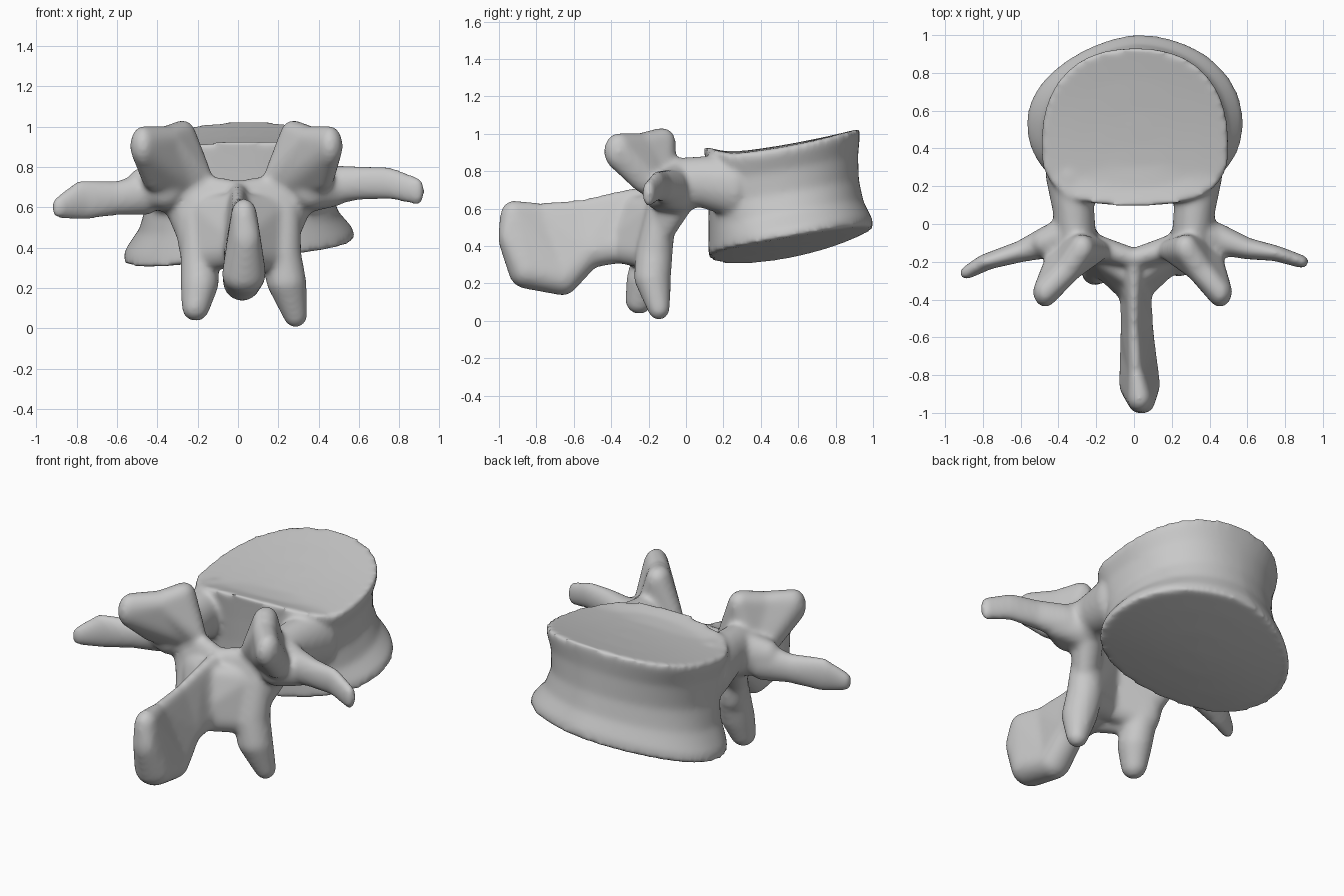
import bpy, bmesh, math
from mathutils import Matrix, Vector

cube = bpy.data.objects.get("Cube")
if cube:
    bpy.data.objects.remove(cube, do_unlink=True)

bone = bpy.data.materials.new("bone_grey")
bone.use_nodes = True
GREY = (0.58, 0.58, 0.58, 1)
bone.diffuse_color = GREY
bone.node_tree.nodes["Principled BSDF"].inputs["Base Color"].default_value = GREY

bm = bmesh.new()


def ball(x, y, z, rx, ry, rz):
    """One rounded lump: centre and three radii."""
    return Vector((x, y, z)), Vector((rx, ry, rz))


def hull(*balls):
    """Smooth solid stretched tightly around several lumps."""
    part = bmesh.new()
    for centre, radii in balls:
        bmesh.ops.create_icosphere(part, subdivisions=3, radius=1,
                                   matrix=Matrix.Translation(centre) @ Matrix.Diagonal(radii).to_4x4())
    points = [v.co.copy() for v in part.verts]
    part.free()
    new = [bm.verts.new(p) for p in points]
    res = bmesh.ops.convex_hull(bm, input=new)
    waste = {g for k in ("geom_interior", "geom_unused") for g in res[k]
             if isinstance(g, bmesh.types.BMVert)}
    bmesh.ops.delete(bm, geom=list(waste), context='VERTS')


def chain(*balls):
    for a, b in zip(balls, balls[1:]):
        hull(a, b)


# Vertebral body: waisted drum between two tilted end plates
def floor_z(x, y):
    return 0.34 + 0.1 * x + 0.19 * max(y - 0.14, 0) ** 1.5


def roof_z(x, y):
    d = max(y - 0.25, 0)
    return 0.90 + 0.11 * d + 0.11 * d * d - 0.1 * x * x + 0.03 * x + 0.5 * max(0.25 - y, 0) ** 1.5


SEG = 72
# level, half width, back y, widest y, front y, front power, back power, inward scale
levels = [(0, .57, .13, .54, 1.0, 2.05, 2.2, s) for s in (.03, .35, .7, .92)]
levels += [(0, .575, .12, .54, 1.005, 2.05, 2.2, 1), (.1, .565, .12, .53, .995, 2.05, 2.2, 1),
           (.28, .495, .12, .5, .95, 2.1, 2.4, 1), (.5, .46, .12, .45, .925, 2.2, 2.6, 1),
           (.75, .465, .11, .42, .92, 2.3, 2.7, 1), (.93, .495, .10, .41, .93, 2.35, 2.7, 1),
           (1, .495, .095, .41, .93, 2.35, 2.7, 1)]
levels += [(1, .49, .10, .41, .925, 2.35, 2.7, s) for s in (.92, .7, .35, .03)]
rings = []
for t, half, back, wide, front, front_pow, back_pow, scale in levels:
    ring = []
    for i in range(SEG):
        a = math.tau * i / SEG
        c, s = math.cos(a), math.sin(a)
        e = 2 / (front_pow if s > 0 else back_pow)
        x = math.copysign(abs(c) ** e, c) * half * scale + .005
        reach = (front - wide) if s > 0 else (back - wide)
        y = wide + abs(s) ** e * reach * scale
        # the left front of the lower rim is set back
        y -= 0.14 * (1 - t) * max(-x, 0) * max(s, 0)
        lo, hi = floor_z(x, y), roof_z(x, y)
        ring.append(bm.verts.new((x, y, lo + (hi - lo) * t)))
    rings.append(ring)
for low, high in zip(rings, rings[1:]):
    for i in range(SEG):
        j = (i + 1) % SEG
        bm.faces.new((low[i], low[j], high[j], high[i]))
bm.faces.new(rings[0][::-1])
bm.faces.new(rings[-1])

# Paired parts of the arch
for s in (1, -1):
    # pedicle, flaring into the body and down into the lamina
    chain(ball(s * .34, .26, .72, .13, .1, .17), ball(s * .32, .07, .745, .11, .1, .135),
          ball(s * .31, -.06, .72, .11, .08, .15))
    hull(ball(s * .31, .0, .70, .09, .07, .11), ball(s * .24, -.12, .52, .08, .06, .12),
         ball(s * .28, -.10, .70, .1, .07, .1))
    # lamina
    hull(ball(s * .25, -.11, .67, .09, .07, .1), ball(0, -.185, .66, .06, .055, .075),
         ball(0, -.23, .42, .06, .08, .1), ball(s * .21, -.15, .38, .08, .08, .1))
    # web from the lamina to the spinous process
    hull(ball(s * .18, -.18, .36, .08, .09, .09), ball(s * .15, -.18, .56, .08, .07, .1),
         ball(0, -.38, .40, .05, .07, .09), ball(0, -.3, .60, .04, .06, .07))
    # upper joint process, a curved upright plate
    root = ball(s * .30, -.13, .74, .12, .08, .1)
    inner = ball(s * .20, -.14, .76, .07, .06, .07)
    crest = ball(s * .275, -.13, .965, .065, .075, .068)
    middle = ball(s * .35, -.24, .93, .07, .07, .075)
    knob = ball(s * .455 - (.015 if s < 0 else 0), -.36, .905, .065, .08, .1)
    hull(root, inner, crest, middle)
    hull(root, middle, knob, ball(s * .42, -.22, .76, .06, .08, .08))
    # root of the side process
    hull(ball(s * .33, -.04, .71, .1, .1, .14), ball(s * .49, -.1, .70, .06, .07, .095),
         ball(s * .36, -.15, .70, .1, .08, .11))

# Side processes, the right one lower and swept further back
chain(ball(.45, -.08, .71, .06, .085, .1), ball(.6, -.13, .72, .05, .058, .085),
      ball(.75, -.155, .72, .05, .042, .08), ball(.89, -.20, .68, .035, .035, .07))
chain(ball(-.45, -.09, .67, .06, .09, .11), ball(-.6, -.145, .645, .05, .058, .085),
      ball(-.78, -.20, .635, .06, .042, .10), ball(-.89, -.26, .60, .035, .035, .055))

# Lower joint processes
chain(ball(.21, -.14, .58, .1, .075, .1), ball(.215, -.17, .36, .1, .1, .1),
      ball(.24, -.18, .23, .1, .1, .08), ball(.285, -.145, .065, .06, .06, .062))
chain(ball(-.19, -.14, .58, .095, .075, .1), ball(-.19, -.18, .36, .095, .1, .1),
      ball(-.19, -.22, .22, .095, .1, .08), ball(-.21, -.25, .105, .07, .075, .07))

# Spinous process: thin upper ridge, thick lower border, rounded end
ridge_and_border = [
    (ball(0, -.2, .66, .05, .06, .065), ball(0, -.27, .42, .11, .08, .1)),
    (ball(0, -.38, .62, .04, .06, .07), ball(0.01, -.4, .39, .085, .07, .09)),
    (ball(0, -.55, .585, .035, .06, .065), ball(.015, -.52, .37, .085, .08, .09)),
    (ball(.01, -.78, .57, .04, .06, .06), ball(.02, -.66, .23, .095, .09, .095)),
    (ball(.03, -.92, .56, .065, .075, .085), ball(.03, -.85, .27, .11, .1, .1)),
]
for a, b in zip(ridge_and_border, ridge_and_border[1:]):
    hull(*a, *b)
hull(*ridge_and_border[-1], ball(.04, -.95, .45, .07, .055, .1))

# Fuse the parts into one smooth bone
bmesh.ops.recalc_face_normals(bm, faces=bm.faces)
mesh = bpy.data.meshes.new("vertebra")
bm.to_mesh(mesh)
bm.free()
mesh.materials.append(bone)
vertebra = bpy.data.objects.new("vertebra", mesh)
bpy.context.collection.objects.link(vertebra)
fuse = vertebra.modifiers.new("fuse", 'REMESH')
fuse.mode = 'VOXEL'
fuse.voxel_size = 0.014
fuse.use_smooth_shade = True
soften = vertebra.modifiers.new("soften", 'SMOOTH')
soften.factor = 0.5
soften.iterations = 14
